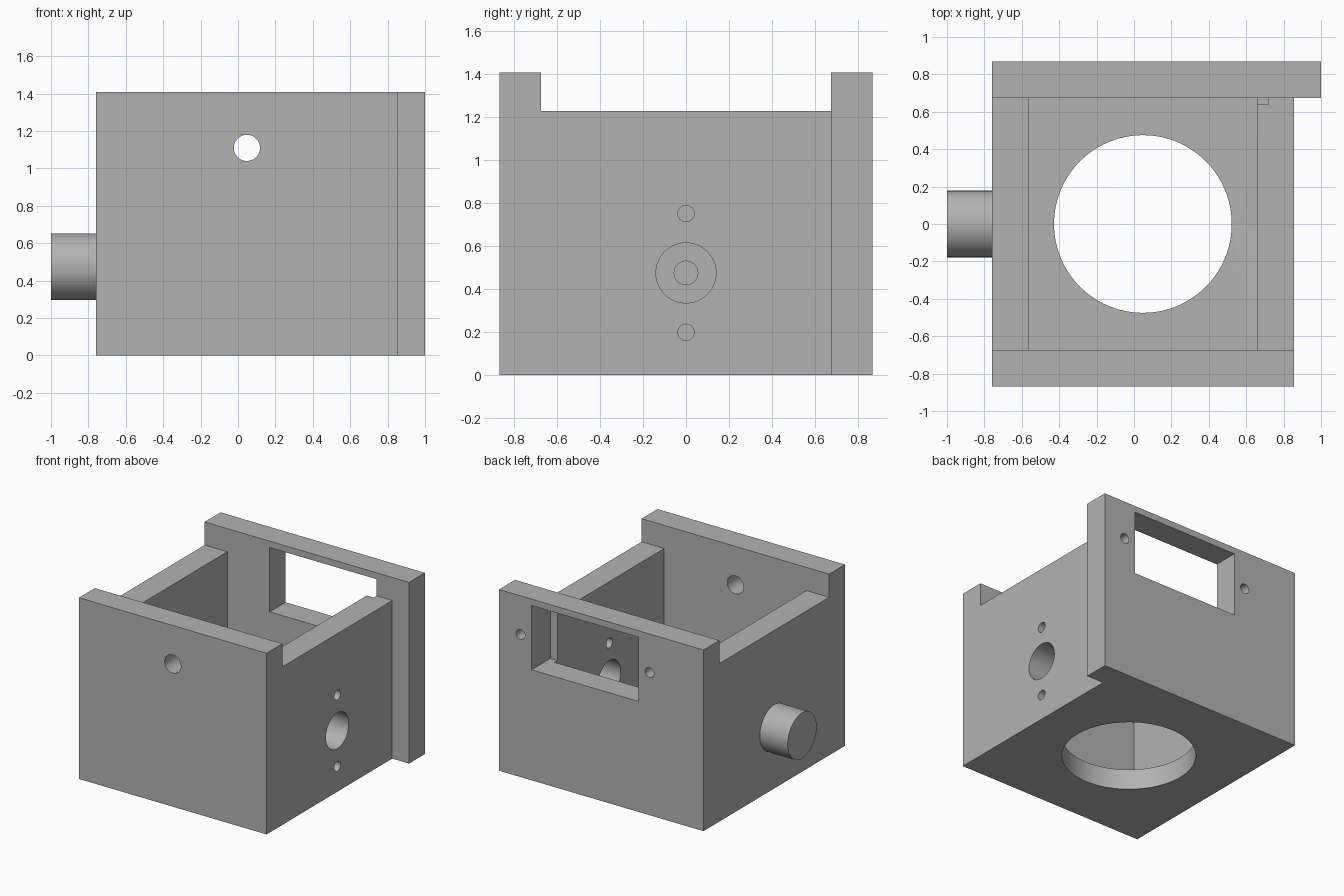
import bpy, bmesh, math
from mathutils import Matrix, Vector

if "Cube" in bpy.data.objects:
    bpy.data.objects.remove(bpy.data.objects["Cube"], do_unlink=True)

grey = bpy.data.materials.new("plain grey")
grey.use_nodes = True
colour = (0.45, 0.45, 0.45, 1)
grey.diffuse_color = colour
grey.node_tree.nodes["Principled BSDF"].inputs["Base Color"].default_value = colour

# Main dimensions
HEIGHT, RIM, FLOOR = 1.41, 1.23, 0.16
LEFT, RIGHT, FLANGE = -0.76, 0.855, 1.0
DEPTH, WALL = 0.87, 0.195
INNER = DEPTH - WALL
MID_X = (LEFT + RIGHT) / 2
SHAFT_Z = 0.475


def new_object(name, bm):
    bmesh.ops.recalc_face_normals(bm, faces=bm.faces)
    mesh = bpy.data.meshes.new(name)
    bm.to_mesh(mesh)
    bm.free()
    mesh.materials.append(grey)
    obj = bpy.data.objects.new(name, mesh)
    bpy.context.collection.objects.link(obj)
    return obj


def box(name, low, high):
    bm = bmesh.new()
    low, high = Vector(low), Vector(high)
    place = Matrix.Translation((low + high) / 2) @ Matrix.Diagonal((*(high - low), 1))
    bmesh.ops.create_cube(bm, size=1, matrix=place)
    return new_object(name, bm)


def cylinder(name, start, end, radius, sides=64):
    bm = bmesh.new()
    start, end = Vector(start), Vector(end)
    axis = end - start
    place = Matrix.Translation((start + end) / 2) @ axis.to_track_quat("Z", "Y").to_matrix().to_4x4()
    bmesh.ops.create_cone(bm, cap_ends=True, segments=sides, radius1=radius,
                          radius2=radius, depth=axis.length, matrix=place)
    return new_object(name, bm)


def combine(target, tool, operation="DIFFERENCE"):
    mod = target.modifiers.new(tool.name, "BOOLEAN")
    mod.object, mod.operation, mod.solver = tool, operation, "EXACT"
    bpy.context.view_layer.objects.active = target
    bpy.ops.object.modifier_apply(modifier=mod.name)
    bpy.data.objects.remove(tool, do_unlink=True)


# Outer block with the rear plate overhanging on one side
outline = [(LEFT, -DEPTH), (RIGHT, -DEPTH), (RIGHT, INNER),
           (FLANGE, INNER), (FLANGE, DEPTH), (LEFT, DEPTH)]
bm = bmesh.new()
base = bm.faces.new([bm.verts.new((x, y, 0)) for x, y in outline])
top = bmesh.ops.extrude_face_region(bm, geom=[base])["geom"]
bmesh.ops.translate(bm, vec=(0, 0, HEIGHT),
                    verts=[v for v in top if isinstance(v, bmesh.types.BMVert)])
housing = new_object("housing", bm)

# Round side peg
combine(housing, cylinder("side_peg", (-1, 0, SHAFT_Z), (LEFT + 0.1, 0, SHAFT_Z), 0.178), "UNION")

# Cavity, lowered side walls and rear window
combine(housing, box("cavity", (LEFT + WALL, -INNER, FLOOR), (RIGHT - WALL, INNER, 2)))
combine(housing, box("side_slot", (-2, -INNER, RIM), (2, INNER, 2)))
combine(housing, box("rear_window", (-0.2, 0.64, 0.86), (0.72, 1, 1.36)))

# Round openings: floor, front wall, shaft hole and blind peg bore
combine(housing, cylinder("floor_hole", (MID_X, 0, -1), (MID_X, 0, 0.5), 0.475, 96))
combine(housing, cylinder("front_hole", (MID_X, -1, 1.11), (MID_X, -0.5, 1.11), 0.07))
combine(housing, cylinder("shaft_hole", (0.5, 0, SHAFT_Z), (1.1, 0, SHAFT_Z), 0.14))
combine(housing, cylinder("peg_bore", (-0.9, 0, SHAFT_Z), (-0.4, 0, SHAFT_Z), 0.055))

# Screw holes beside the shaft (through) and the window (blind)
for side in (-1, 1):
    z = SHAFT_Z + side * 0.277
    combine(housing, cylinder("side_screw_hole", (0.5, 0, z), (1.1, 0, z), 0.038, 32))
    x = 0.26 + side * 0.555
    combine(housing, cylinder("rear_screw_hole", (x, 0.74, 1.11), (x, 1, 1.11), 0.038, 32))

bpy.ops.object.select_all(action="DESELECT")
housing.select_set(True)
bpy.context.view_layer.objects.active = housing
bpy.ops.object.shade_smooth_by_angle(angle=math.radians(30))
